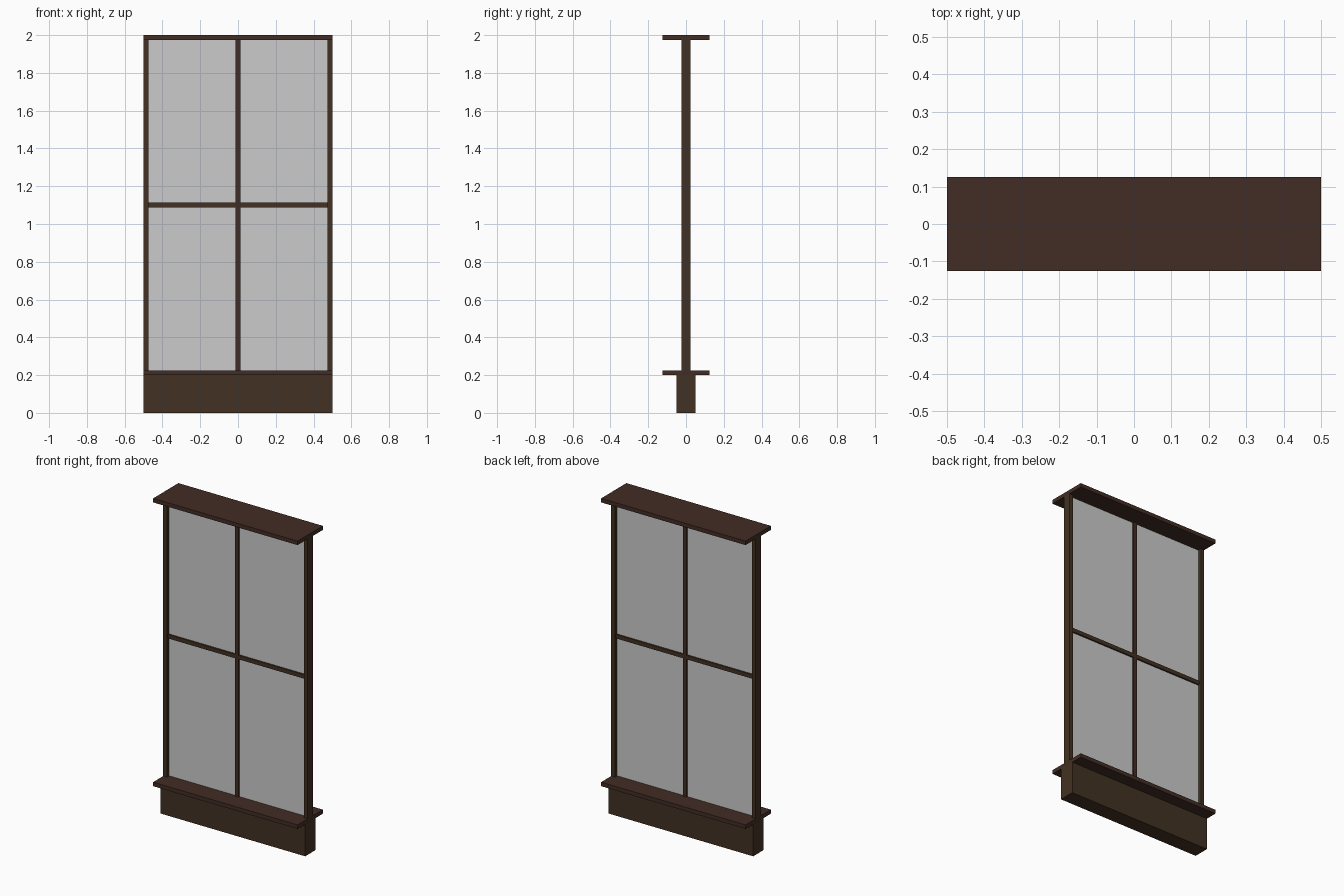
import bpy

if "Cube" in bpy.data.objects:
    bpy.data.objects.remove(bpy.data.objects["Cube"])


def material(name, rgb):
    m = bpy.data.materials.new(name)
    m.diffuse_color = (*rgb, 1)
    m.use_nodes = True
    m.node_tree.nodes["Principled BSDF"].inputs["Base Color"].default_value = m.diffuse_color
    return m


frame_wood = material("frame_wood", (0.055, 0.031, 0.016))
board_wood = material("board_wood", (0.055, 0.026, 0.018))


def box(name, x, y, z, mat=None):
    """Axis-aligned box from (min, max) ranges."""
    bpy.ops.mesh.primitive_cube_add(size=1, location=[sum(r) / 2 for r in (x, y, z)])
    ob = bpy.context.object
    ob.name = name
    ob.scale = [r[1] - r[0] for r in (x, y, z)]
    bpy.ops.object.transform_apply(location=False, rotation=False, scale=True)
    if mat:
        ob.data.materials.append(mat)
    return ob


# Base wall and the two wide boards
box("base", (-0.5, 0.5), (-0.05, 0.05), (0, 0.2), frame_wood)
box("sill", (-0.5, 0.5), (-0.125, 0.125), (0.2, 0.225), board_wood)
box("top_board", (-0.5, 0.5), (-0.125, 0.125), (1.975, 2.0), board_wood)

# Side posts
for side, x in (("left", (-0.5, -0.475)), ("right", (0.475, 0.5))):
    box(side + "_post", x, (-0.025, 0.025), (0.225, 1.975), frame_wood)

# Glazing bars: one upright, a crossbar half each side
box("upright_bar", (-0.0125, 0.0125), (-0.0125, 0.0125), (0.225, 1.975), board_wood)
for side, x in (("left", (-0.475, -0.0125)), ("right", (0.0125, 0.475))):
    box(side + "_crossbar", x, (-0.0125, 0.0125), (1.0875, 1.1125), frame_wood)
    # Glass panes above and below the crossbar
    for level, z in (("lower", (0.225, 1.0875)), ("upper", (1.1125, 1.975))):
        box(f"{side}_{level}_glass", x, (-0.003, 0.003), z)
